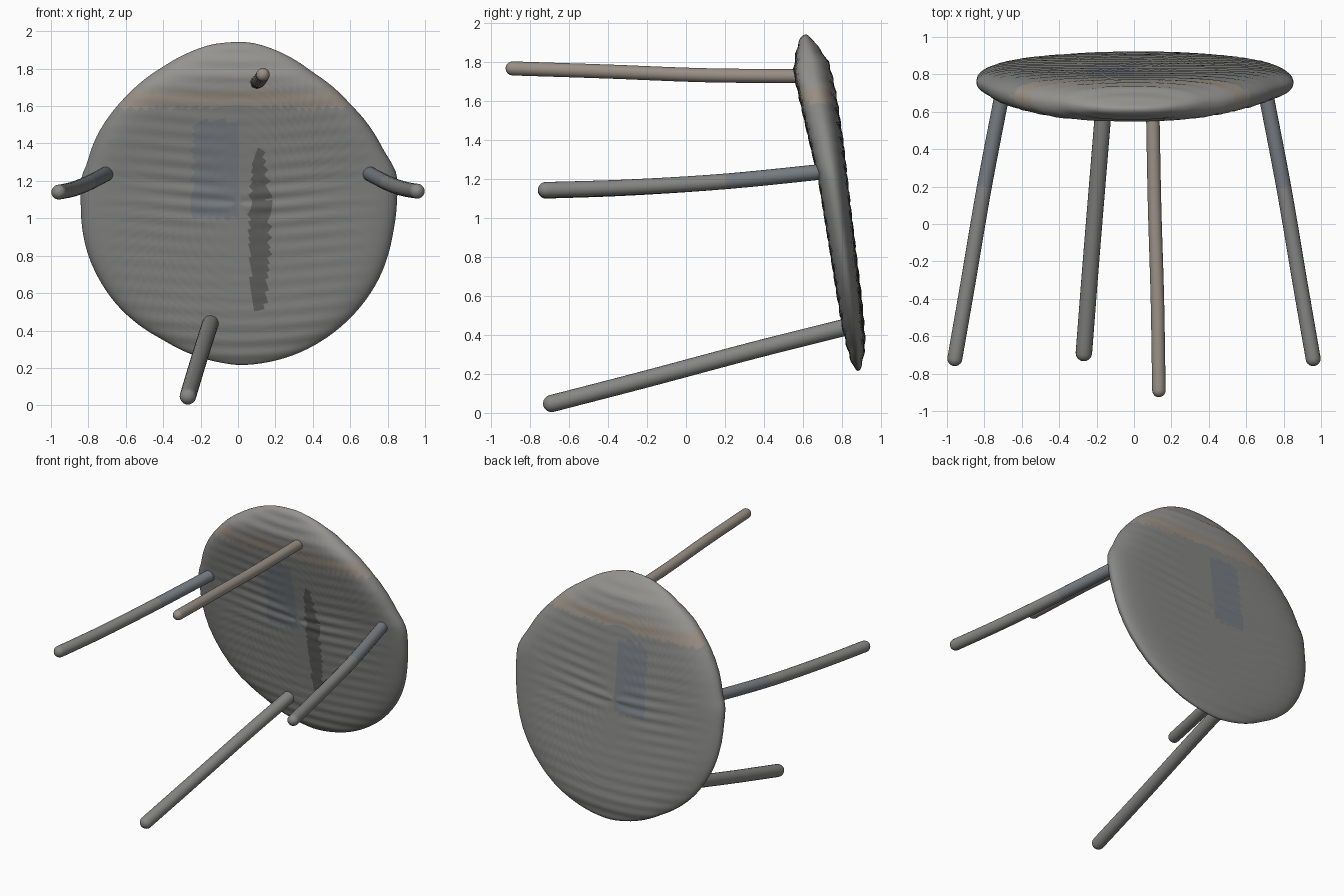
import bpy, bmesh, math
from mathutils import Vector

if "Cube" in bpy.data.objects:
    bpy.data.objects.remove(bpy.data.objects["Cube"])

CZ = 1.08


def material(name, rgb):
    m = bpy.data.materials.new(name)
    m.diffuse_color = (*rgb, 1)
    m.use_nodes = True
    m.node_tree.nodes["Principled BSDF"].inputs["Base Color"].default_value = m.diffuse_color
    return m


GREY = material("weathered_grey", (0.24, 0.24, 0.235))
DARK = material("dark_stain", (0.12, 0.12, 0.115))
TAN = material("tan_wood", (0.32, 0.28, 0.24))
PALE = material("pale_grey", (0.30, 0.295, 0.28))
BLUE = material("blue_grey", (0.19, 0.21, 0.23))


def lerp_table(table, t):
    if t <= table[0][0]:
        return table[0][1]
    for (a, va), (b, vb) in zip(table, table[1:]):
        if t <= b:
            return va + (vb - va) * (t - a) / (b - a)
    return table[-1][1]


def finish(name, bm, mats):
    bmesh.ops.recalc_face_normals(bm, faces=bm.faces)
    for f in bm.faces:
        f.smooth = True
    me = bpy.data.meshes.new(name)
    bm.to_mesh(me)
    bm.free()
    for m in mats:
        me.materials.append(m)
    ob = bpy.data.objects.new(name, me)
    bpy.context.collection.objects.link(ob)
    return ob


# Seat outline seen from the front, and its tapering front and back surfaces
OUTLINE = [(.85, 1.1), (.85, 1.24), (.78, 1.36), (.6, 1.61), (.4, 1.78), (.2, 1.9),
           (.07, 1.94), (-.14, 1.93), (-.4, 1.81), (-.6, 1.65), (-.76, 1.43),
           (-.81, 1.28), (-.84, 1.22), (-.84, 1.08), (-.8, .8), (-.65, .54),
           (-.4, .35), (-.1, .23), (0, .215), (.3, .27), (.55, .42), (.75, .67), (.83, .93)]
polar = sorted((math.atan2(z - CZ, x) % math.tau, math.hypot(x, z - CZ)) for x, z in OUTLINE)
polar = [(polar[-1][0] - math.tau, polar[-1][1])] + polar + [(polar[0][0] + math.tau, polar[0][1])]
FRONT = [(.2, .85), (.3, .83), (.45, .80), (.8, .745), (1.2, .68), (1.6, .585), (1.75, .55), (1.94, .56)]
BACK = [(.2, .92), (.35, .928), (.6, .9), (1, .85), (1.4, .805), (1.65, .77), (1.8, .745), (1.94, .67)]


def seat_point(f, a, side):
    r = sum(lerp_table(polar, a % math.tau + d) for d in (-.03, 0, .03)) / 3
    x, z = f * r * math.cos(a), CZ + f * r * math.sin(a)
    front, back = lerp_table(FRONT, z), lerp_table(BACK, z)
    mid, half = (front + back) / 2, (back - front) / 2
    edge = math.sqrt(max(0, 1 - f ** 14)) if side < 0 else math.sqrt(max(0, 1 - f ** 8))
    ripple = .004 * math.sin(z * 80 + 2 * math.cos(x * 4)) * edge
    return Vector((x, mid + side * half * edge + ripple, z))


SEG, RINGS = 128, 36
bm = bmesh.new()
fractions = [math.sin(math.pi / 2 * i / RINGS) for i in range(1, RINGS + 1)]
path = [(f, -1) for f in fractions] + [(f, 1) for f in reversed(fractions[:-1])]
rings = [[bm.verts.new(seat_point(f, math.tau * k / SEG, s)) for k in range(SEG)] for f, s in path]
for ra, rb in zip(rings, rings[1:]):
    for k in range(SEG):
        n = (k + 1) % SEG
        bm.faces.new((ra[k], ra[n], rb[n], rb[k]))
for ring, s in ((rings[0], -1), (rings[-1], 1)):
    c = bm.verts.new(seat_point(0, 0, s))
    for k in range(SEG):
        bm.faces.new((c, ring[k], ring[(k + 1) % SEG]))

# Stains and bands on the seat
for f in bm.faces:
    c = f.calc_center_median()
    is_front = c.y < (lerp_table(FRONT, c.z) + lerp_table(BACK, c.z)) / 2
    if c.z > 1.68:
        f.material_index = 3
    elif c.z > 1.59:
        f.material_index = 2
    elif is_front and ((c.x - .115) / .055) ** 2 + ((c.z - .93) / .45) ** 2 < 1:
        f.material_index = 1
    elif -.24 < c.x < 0 and 1.0 < c.z < 1.52:
        f.material_index = 4
finish("seat", bm, [GREY, DARK, TAN, PALE, BLUE])


# Round legs with domed tips, swept through a few points
def leg(name, pts, r, mat, sides=20):
    pts = [Vector(p) for p in pts]
    stations = []
    for i in range(len(pts) - 1):
        p0, p1, p2, p3 = pts[max(i - 1, 0)], pts[i], pts[i + 1], pts[min(i + 2, len(pts) - 1)]
        for j in range(8):
            t = j / 8
            stations.append(.5 * (2 * p1 + (p2 - p0) * t + (2 * p0 - 5 * p1 + 4 * p2 - p3) * t * t
                                  + (3 * p1 - p0 - 3 * p2 + p3) * t ** 3))
    stations.append(pts[-1])
    d = (stations[0] - stations[1]).normalized()
    profile = [(stations[0] + d * r * math.sin(a), r * math.cos(a))
               for a in (1.5, 1.2, .9, .6, .3)] + [(p, r) for p in stations]
    bm = bmesh.new()
    loops = []
    for i, (p, rad) in enumerate(profile):
        t = (profile[min(i + 1, len(profile) - 1)][0] - profile[max(i - 1, 0)][0]).normalized()
        u = t.cross(Vector((0, 0, 1))).normalized()
        v = u.cross(t)
        loops.append([bm.verts.new(p + rad * (u * math.cos(math.tau * k / sides) + v * math.sin(math.tau * k / sides)))
                      for k in range(sides)])
    for la, lb in zip(loops, loops[1:]):
        for k in range(sides):
            n = (k + 1) % sides
            bm.faces.new((la[k], la[n], lb[n], lb[k]))
    bm.faces.new(loops[0])
    bm.faces.new(loops[-1])
    # Blue-grey upper half on the side legs
    for f in bm.faces:
        f.material_index = int(abs(f.calc_center_median().x) > .5 and f.calc_center_median().y > .22)
    return finish(name, bm, [mat, BLUE])


leg("top_leg", [(.133, -.89, 1.768), (.125, -.4, 1.752), (.11, .1, 1.733), (.1, .62, 1.728)], .036, TAN)
leg("right_leg", [(.958, -.72, 1.145), (.885, -.3, 1.158), (.80, .2, 1.188), (.70, .72, 1.24)], .04, GREY)
leg("left_leg", [(-.958, -.72, 1.14), (-.885, -.3, 1.155), (-.80, .2, 1.188), (-.70, .72, 1.24)], .04, GREY)
leg("bottom_leg", [(-.268, -.69, .048), (-.23, -.2, .175), (-.185, .35, .322), (-.145, .84, .445)], .044, GREY)
